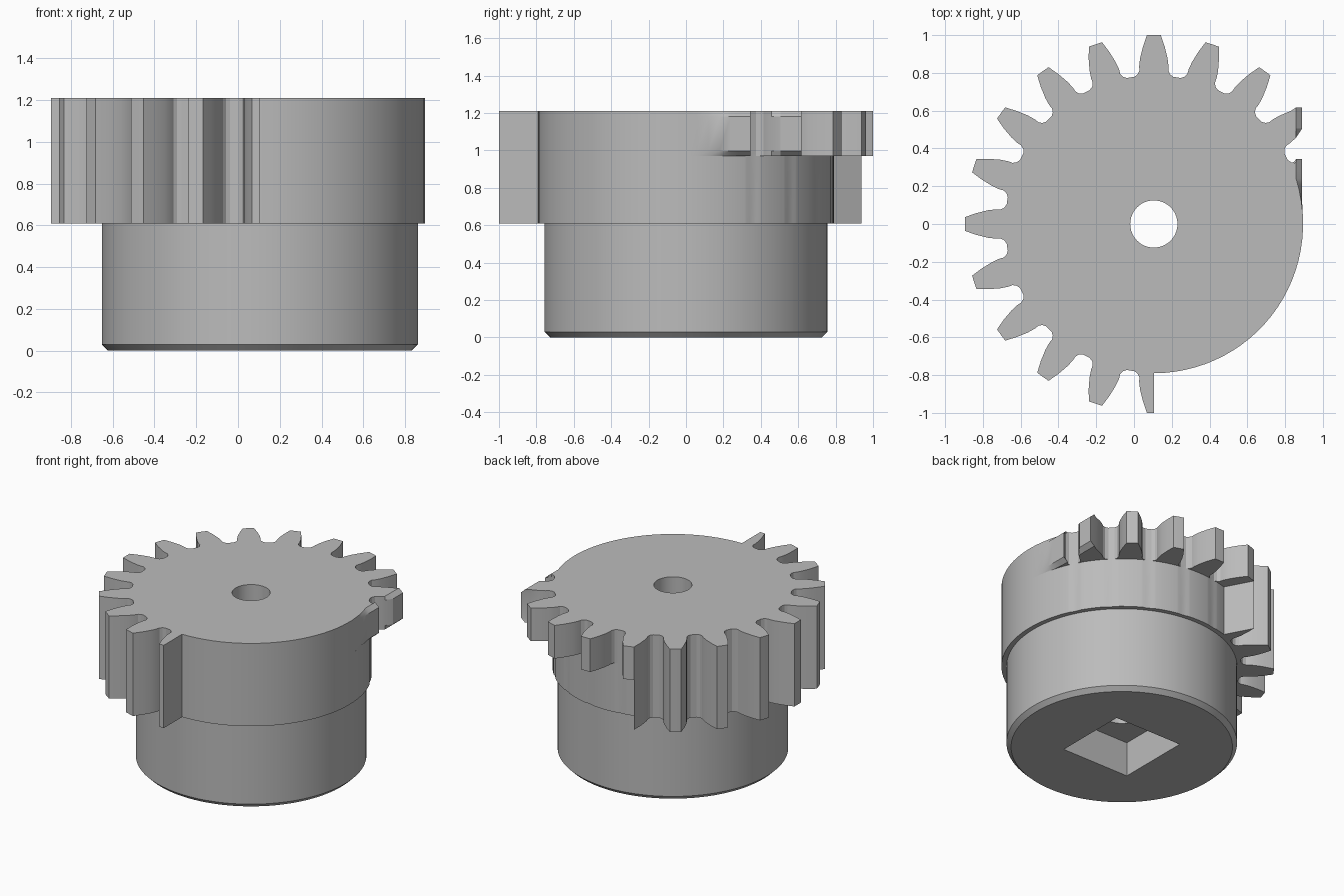
import bpy, bmesh
from math import sin, cos, atan2, radians, hypot, sqrt, pi

if "Cube" in bpy.data.objects:
    bpy.data.objects.remove(bpy.data.objects["Cube"])

CX = 0.105            # gear axis
ROOT, HUB = 0.79, 0.757
HEIGHT, SHELF, STEP = 1.21, 0.61, 0.97
# half tooth: (half width, radius) from tip to root
HALF = [(0.037, 1.0), (0.058, 0.94), (0.073, 0.88), (0.078, 0.84),
        (0.077, 0.815), (0.086, 0.797), (0.104, 0.786)]

metal = bpy.data.materials.new("plain grey")
metal.diffuse_color = (0.5, 0.5, 0.5, 1)
metal.use_nodes = True
metal.node_tree.nodes["Principled BSDF"].inputs["Base Color"].default_value = metal.diffuse_color


def polar(a, r):
    return (r * cos(a), r * sin(a))


def tooth_points(deg, first=True, second=True):
    """Counterclockwise points of one tooth, or of one of its halves."""
    c = radians(deg)
    pts = []
    if first:
        pts += [polar(c - atan2(w, r), r) for w, r in reversed(HALF)]
    pts.append(polar(c, 1.0))
    if second:
        pts += [polar(c + atan2(w, r), r) for w, r in HALF]
    return pts


def to_root(p):
    """Pull a point back onto the plain drum."""
    k = min(1.0, ROOT / hypot(*p))
    return (p[0] * k, p[1] * k)


def trim(p, limit):
    """Trim teeth with an upright plane, leaving the drum whole."""
    x, y = p
    if x > 0 and abs(y) < ROOT:
        x = min(x, max(limit, sqrt(ROOT ** 2 - y ** 2)))
    return (x, y)


# outline: trimmed wedge, short teeth, full teeth, plain arc
upper, lower = [], []


def add(pts, short):
    upper.extend(pts)
    lower.extend([to_root(p) for p in pts] if short else pts)


add([(1.0, y) for y in (0.02, 0.06, 0.12, 0.18, 0.24, 0.28)], True)
add(tooth_points(18, first=False), True)
for d in (36, 54, 72, 90):
    add(tooth_points(d), True)
split = tooth_points(108)                 # only its far flank runs full height
add(split[:8], True)
add(split[8:], False)
for d in range(126, 269, 18):
    add(tooth_points(d), False)
add(tooth_points(270, second=False) + [(0, -ROOT)], False)
add([polar(radians(d), ROOT) for d in range(274, 360, 4)], False)


def hub_ring(radius):
    return [polar(atan2(y, x), radius) for x, y in lower]


def loft(name, rings):
    """Skin a stack of equally long outlines and close both ends."""
    bm = bmesh.new()
    rows = [[bm.verts.new((x + CX, y, z)) for x, y in pts] for z, pts in rings]
    n = len(rows[0])
    for a, b in zip(rows, rows[1:]):
        for i in range(n):
            j = (i + 1) % n
            bm.faces.new((a[i], a[j], b[j], b[i]))
    bm.faces.new(rows[0][::-1])
    bm.faces.new(rows[-1])
    bmesh.ops.remove_doubles(bm, verts=bm.verts, dist=1e-4)
    bmesh.ops.recalc_face_normals(bm, faces=bm.faces)
    me = bpy.data.meshes.new(name)
    bm.to_mesh(me)
    bm.free()
    me.materials.append(metal)
    ob = bpy.data.objects.new(name, me)
    bpy.context.collection.objects.link(ob)
    return ob


# hub with chamfered foot, drum, and bevelled short teeth in one skin
bevelled = [trim(p, 0.753) for p in upper]
flat = [trim(p, 0.785) for p in upper]
gear = loft("gear_with_hub", [
    (0, hub_ring(HUB - 0.03)), (0.03, hub_ring(HUB)), (SHELF, hub_ring(HUB)),
    (SHELF, lower), (STEP, lower),
    (STEP, bevelled), (STEP + 0.028, flat),
    (HEIGHT - 0.028, flat), (HEIGHT, bevelled)])

# round bore and square drive socket
bore = loft("bore_cutter", [(z, [polar(2 * pi * i / 48, 0.125) for i in range(48)])
                            for z in (0.1, 1.5)])
s = 0.27
socket = loft("socket_cutter", [(z, [(-s, -s), (s, -s), (s, s), (-s, s)])
                                for z in (-0.2, 0.25)])

bpy.context.view_layer.objects.active = gear
gear.select_set(True)
for cutter in (bore, socket):
    cutter.hide_render = True
    mod = gear.modifiers.new("cut", 'BOOLEAN')
    mod.operation = 'DIFFERENCE'
    mod.solver = 'EXACT'
    mod.object = cutter
    bpy.ops.object.modifier_apply(modifier=mod.name)
    bpy.data.objects.remove(cutter)

bpy.ops.object.shade_smooth_by_angle(angle=radians(25))
